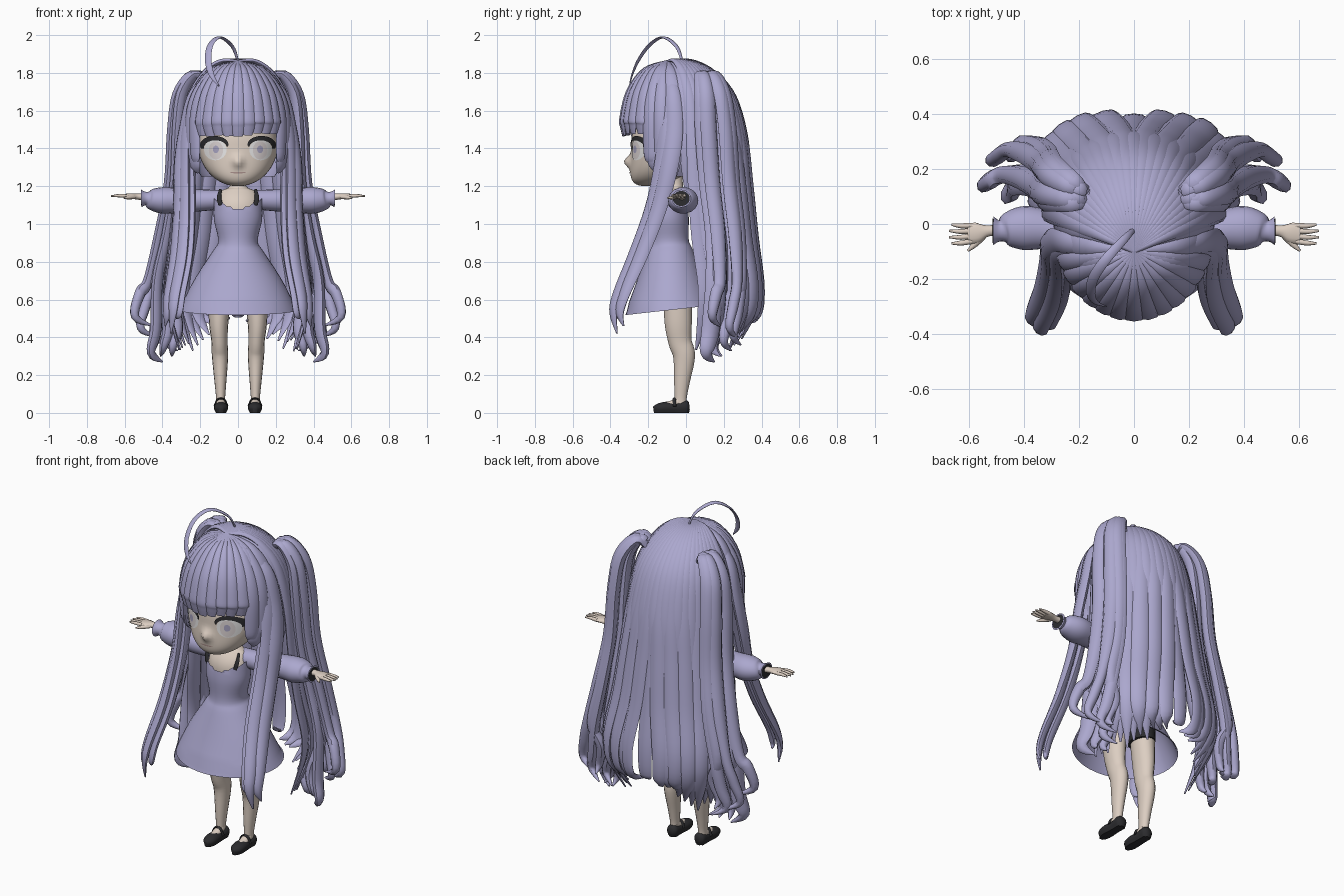
import bpy, bmesh, random
from math import sin, cos, pi, radians, exp, copysign
from mathutils import Vector

random.seed(4)
cube = bpy.data.objects.get("Cube")
if cube:
    bpy.data.objects.remove(cube, do_unlink=True)


def material(name, r, g, b):
    mat = bpy.data.materials.new(name)
    mat.use_nodes = True
    mat.diffuse_color = (r, g, b, 1)
    bsdf = next(node for node in mat.node_tree.nodes if node.type == 'BSDF_PRINCIPLED')
    bsdf.inputs["Base Color"].default_value = (r, g, b, 1)
    bsdf.inputs["Roughness"].default_value = 0.8
    return mat


lavender = material("lavender", .41, .39, .62)
skin = material("skin", .72, .62, .54)
black = material("black", .025, .025, .028)
eye_white = material("eye_white", .87, .86, .86)
iris_grey = material("iris_grey", .7, .64, .64)
pupil_violet = material("pupil_violet", .38, .36, .52)
lip = material("lip", .4, .28, .26)


def finish(bm, name, mat, angle=50, recalc=True):
    if recalc:
        bmesh.ops.recalc_face_normals(bm, faces=bm.faces)
    mesh = bpy.data.meshes.new(name)
    bm.to_mesh(mesh)
    bm.free()
    mesh.materials.append(mat)
    for poly in mesh.polygons:
        poly.use_smooth = True
    mesh.set_sharp_from_angle(angle=radians(angle))
    obj = bpy.data.objects.new(name, mesh)
    bpy.context.scene.collection.objects.link(obj)


def outward(p):
    return p - Vector((0, 0, min(p.z, 1.45)))


def sweep(bm, pts, hint=None, m=1, n=8, steps=5, caps=True):
    """Smooth tube through points (x, y, z, half width, half thickness)."""
    pts = [(p[0] * m, *p[1:]) for p in pts]
    last = len(pts) - 1
    samples = []
    for i in range(last):
        a, b, c, d = pts[max(i - 1, 0)], pts[i], pts[i + 1], pts[min(i + 2, last)]
        for k in range(steps):
            t = k / steps
            samples.append([q + .5 * t * (r - p + t * (2 * p - 5 * q + 4 * r - s + t * (3 * (q - r) + s - p)))
                            for p, q, r, s in zip(a, b, c, d)])
    samples.append(pts[-1])
    rings = []
    for i, s in enumerate(samples):
        tangent = Vector(samples[min(i + 1, len(samples) - 1)][:3]) - Vector(samples[max(i - 1, 0)][:3])
        centre = Vector(s[:3])
        side = tangent.cross(Vector(hint) if hint else outward(centre)).normalized()
        up = side.cross(tangent).normalized()
        w, h = max(s[3], .001), max(s[4], .001)
        rings.append([bm.verts.new(centre + side * w * cos(2 * pi * j / n) + up * h * sin(2 * pi * j / n))
                      for j in range(n)])
    for r, q in zip(rings, rings[1:]):
        for j in range(n):
            bm.faces.new((r[j], r[(j + 1) % n], q[(j + 1) % n], q[j]))
    if caps:
        bm.faces.new(rings[0])
        bm.faces.new(rings[-1])


def ball(bm, centre, radii, power=1):
    made = bmesh.ops.create_uvsphere(bm, u_segments=64, v_segments=40, radius=1)["verts"]
    for v in made:
        v.co.y = copysign(abs(v.co.y) ** power, v.co.y)
        v.co = Vector([c + r * a for c, r, a in zip(centre, radii, v.co)])
    return made


# Head with a forward chin and a small pointed nose
def chin_shift(z):
    return .1 * (max(0, 1.42 - z) / .22) ** 2


bm = bmesh.new()
for v in ball(bm, (0, -.1, 1.42), (.21, .19, .22), .8):
    v.co.y -= chin_shift(v.co.z)
    if v.co.y < -.2:
        v.co.y -= .036 * exp(-(v.co.x / .026) ** 2 - ((v.co.z - 1.33) / .03) ** 2)
finish(bm, "head", skin, 80)


# Thin painted plates that follow the face
def face_plate(name, shape, offset, mat, nu=24, nv=4):
    bm = bmesh.new()
    rows = []
    for j in range(nv + 1):
        row = []
        for i in range(nu + 1):
            x, z = shape(i / nu, j / nv)
            inside = max(.05, 1 - (x / .21) ** 2 - ((z - 1.42) / .22) ** 2)
            row.append(bm.verts.new((x, -.1 - .19 * inside ** .4 - chin_shift(z) - offset, z)))
        rows.append(row)
    for r, q in zip(rows, rows[1:]):
        for i in range(nu):
            bm.faces.new((r[i], r[i + 1], q[i + 1], q[i]))
    bmesh.ops.remove_doubles(bm, verts=bm.verts, dist=.0001)
    bm.normal_update()
    for f in bm.faces:
        if f.normal.y > 0:
            f.normal_flip()
    finish(bm, name, mat, 80, recalc=False)


def disc(cx, cz, rx, rz):
    return lambda u, v: (cx + rx * v * cos(2 * pi * u), cz + rz * v * sin(2 * pi * u))


def lash(m):
    # Thicker toward the outer corner
    def shape(u, v):
        a = pi * (u - .04)
        r = 1 + v * (.12 + .42 * sin(pi * u) + .14 * (1 - u))
        return m * (.12 + .06 * r * cos(a)), 1.405 + .038 * r * sin(a)
    return shape


for m, label in ((1, "left"), (-1, "right")):
    face_plate(label + "_eye_white", disc(m * .12, 1.393, .06, .056), .003, eye_white)
    face_plate(label + "_iris", disc(m * .117, 1.39, .038, .048), .005, iris_grey)
    face_plate(label + "_pupil", disc(m * .117, 1.395, .016, .02), .007, pupil_violet)
    face_plate(label + "_lashes", lash(m), .008, black)
face_plate("mouth", disc(0, 1.272, .042, .004), .004, lip)

# Neck and chest
bm = bmesh.new()
sweep(bm, [(0, -.06, 1.27, .042, .042), (0, -.06, 1.2, .044, .044), (0, -.065, 1.165, .1, .058),
           (0, -.085, 1.09, .12, .085), (0, -.088, 1, .1, .08)], (0, -1, 0), n=24)
finish(bm, "neck_and_chest", skin, 70)

# Dress: bodice and flared skirt with a dipped neckline
bm = bmesh.new()
sweep(bm, [(0, -.088, 1.1, .128, .1), (0, -.09, 1.02, .127, .105), (0, -.088, .91, .105, .103),
           (0, -.085, .85, .138, .125), (0, -.08, .7, .235, .182), (0, -.075, .545, .312, .246)],
      (0, -1, 0), n=40, caps=False)
for v in bm.verts:
    if v.co.z > 1.09:
        v.co.z += .5 * (abs(v.co.x) - .07) + .006 * cos(v.co.x * 150)
    elif v.co.z < .56:
        v.co.z += .08 * (v.co.y + .08)
finish(bm, "dress", lavender, 60)

# Arms, legs and shoes, mirrored
for m, label in ((1, "left"), (-1, "right")):
    bm = bmesh.new()
    sweep(bm, [(.07, -.05, 1.13, .055, .05), (.2, -.04, 1.125, .06, .058), (.32, -.02, 1.125, .072, .066),
               (.4, -.015, 1.125, .08, .07), (.46, -.02, 1.13, .062, .055),
               (.485, -.025, 1.135, .038, .035), (.512, -.025, 1.135, .052, .047)], (0, 0, 1), m, 20)
    finish(bm, label + "_sleeve", lavender, 60)

    # Dark lining in the cuff opening
    bm = bmesh.new()
    sweep(bm, [(.5, -.025, 1.135, .03, .027), (.514, -.025, 1.135, .045, .04)], (0, 0, 1), m, 20, 2)
    finish(bm, label + "_cuff_lining", black)

    bm = bmesh.new()
    sweep(bm, [(.46, -.02, 1.14, .024, .02), (.53, -.025, 1.145, .02, .016), (.57, -.032, 1.148, .037, .014),
               (.605, -.035, 1.148, .036, .011)], (0, 0, 1), m, 12)
    for k in range(4):
        y = -.063 + .019 * k
        reach = .658 + .016 * sin(pi * (k + .5) / 4)
        sweep(bm, [(.59, y, 1.148, .01, .01), (.63, y * 1.1, 1.15, .009, .009),
                   (reach, y * 1.2 + .005, 1.148, .004, .004)], (0, 0, 1), m, 8, 3)
    sweep(bm, [(.55, -.045, 1.143, .013, .011), (.58, -.075, 1.14, .011, .01),
               (.605, -.098, 1.138, .004, .004)], (0, 0, 1), m, 8, 3)
    finish(bm, label + "_hand", skin, 60)

    bm = bmesh.new()
    sweep(bm, [(.09, -.045, .75, .07, .075), (.102, -.042, .5, .053, .073), (.098, -.032, .38, .043, .062),
               (.095, -.01, .3, .043, .058), (.093, -.022, .16, .031, .041),
               (.092, -.028, .08, .024, .032), (.092, -.028, .03, .024, .032)], (0, -1, 0), m, 16)
    sweep(bm, [(.091, -.015, .07, .022, .028), (.091, -.07, .046, .026, .022),
               (.091, -.112, .042, .018, .016)], (0, 0, 1), m, 12)
    finish(bm, label + "_leg", skin, 70)

    bm = bmesh.new()
    sweep(bm, [(.09, .018, .036, .018, .02), (.09, 0, .034, .033, .034), (.09, -.05, .028, .033, .03),
               (.09, -.11, .028, .038, .03), (.09, -.15, .024, .032, .024),
               (.09, -.172, .02, .012, .012)], (0, 0, 1), m, 16)
    sweep(bm, [(.055, -.06, .035, .009, .005), (.07, -.062, .068, .009, .005), (.09, -.062, .076, .009, .005),
               (.11, -.062, .068, .009, .005), (.125, -.06, .035, .009, .005)], (0, 0, 1), m, 8)
    for v in bm.verts:
        v.co.z = 0 if v.co.z < .012 else v.co.z
    finish(bm, label + "_shoe", black, 50)

    bm = bmesh.new()
    sweep(bm, [(.092, -.16, 1.1, .012, .005), (.1, -.15, 1.14, .012, .006),
               (.092, -.122, 1.182, .008, .005)], (0, -1, 0), m)
    finish(bm, label + "_neck_ribbon", black)

    bm = bmesh.new()
    sweep(bm, [(.08, -.045, .74, .082, .085), (.09, -.044, .61, .07, .083)], (0, -1, 0), m, 16)
    finish(bm, label + "_shorts_leg", black)

# Scalp under the locks, open at the face
bm = bmesh.new()
ball(bm, (0, -.015, 1.5), (.275, .3, .35))
gone = [f for f in bm.faces if f.calc_center_median().z < (1.5 if f.calc_center_median().y < -.06 else 1.25)]
bmesh.ops.delete(bm, geom=gone, context='FACES')
finish(bm, "scalp_hair", lavender, 70)


def lock(bm, angle, rx, ry, profile):
    """Lock fanning from the crown, squarer in plan where it spreads; rows are (spread, z, half width, half thickness)."""
    pts = [(0, -.1, 1.862, .008, .006)]
    for s, z, w, t in profile:
        power = 1 - 1.5 * max(0, s - 1)
        x = copysign(abs(cos(angle)) ** power, cos(angle))
        y = copysign(abs(sin(angle)) ** power, sin(angle))
        pts.append((rx * s * x, ry * s * y - .1 * max(0, 1 - s), z, w, t))
    sweep(bm, pts)


# Fringe, longer beside the cheeks
bm = bmesh.new()
count = 13
for i in range(count):
    a = radians(-155 + 130 * i / (count - 1))
    end = 1.33 if abs(cos(a)) > .72 else 1.472 + random.uniform(-.01, .01)
    lock(bm, a, .28, .335, [(.5, 1.815, .025, .014), (.85, 1.7, .038, .018), (1, 1.56, .042, .018),
                            (1, end + .05, .038, .014), (.98, end, .024, .006)])
finish(bm, "fringe", lavender)

# Short locks covering the sides of the head
bm = bmesh.new()
for a, tip in ((-32, 1.27), (-14, 1.2), (4, 1.12)):
    for angle in (radians(a), radians(180 - a)):
        lock(bm, angle, .275, .31, [(.55, 1.81, .03, .014), (.87, 1.68, .05, .018), (1, 1.47, .055, .018),
                                    (.98, 1.32, .048, .016), (.9, tip, .008, .004)])
finish(bm, "side_hair", lavender)

# Long back hair
bm = bmesh.new()
count = 25
for i in range(count):
    a = radians(8 + 164 * i / (count - 1))
    tip = .35 + .17 * sin(a) ** 8 + random.uniform(-.03, .04)
    j = 1 + .025 * (i % 2) + random.uniform(-.01, .01)
    lock(bm, a, .3, .314, [(.3, 1.862, .016, .012), (.6, 1.8, .028, .014), (.85, 1.67, .038, .017),
                           (1, 1.45, .044, .017), (1.06 * j, 1.2, .046, .016), (1.14 * j, .93, .048, .016),
                           (1.23 * j, .68, .046, .015), (1.2 * j, .52, .036, .012), (1.05, tip, .005, .004)])
finish(bm, "back_hair", lavender)

for m, label in ((1, "left"), (-1, "right")):
    # Long locks sweeping forward past the shoulders
    bm = bmesh.new()
    for dx, dy, tip in ((0, 0, .42), (-.03, .02, .5), (.03, .035, .46)):
        sweep(bm, [(.09, -.09, 1.82, .02, .01), (.22 + dx / 2, -.09 + dy / 2, 1.7, .04, .02),
                   (.275 + dx / 2, -.1 + dy, 1.5, .05, .022), (.285 + dx, -.125 + dy, 1.3, .05, .024),
                   (.285 + dx, -.18 + dy, 1.08, .046, .024), (.3 + dx, -.27 + dy, .84, .044, .024),
                   (.335 + dx, -.36 + dy, .63, .036, .02), (.345 + dx, -.385 + dy, .53, .026, .016),
                   (.355 + dx, -.365 + dy, tip, .004, .004)], m=m)
    finish(bm, label + "_front_locks", lavender)

    # Side tail of overlapping locks with curled ends
    bm = bmesh.new()
    for dx, dy, tip, curl, w in ((.03, -.01, .46, .06, .034), (.01, .08, .4, .05, .03), (-.02, -.04, .27, .025, .05),
                                 (-.03, .1, .4, -.03, .035), (-.07, .0, .3, -.04, .035), (-.1, .05, .33, .03, .035),
                                 (-.01, -.01, .3, -.05, .04), (-.05, .1, .36, .04, .035)):
        y = .19 + dy
        sweep(bm, [(.17, .09 + dy * .3, 1.75, .02, .015), (.235 + dx * .3, .1 + dy * .5, 1.79, .036, .024),
                   (.305 + dx * .4, .12 + dy * .8, 1.69, .044, .03), (.33 + dx * .5, .13 + dy, 1.5, .045, .03),
                   (.345 + dx * .6, y - .04, 1.22, .044, .028), (.39 + dx * .8, y - .01, .95, .042, .028),
                   (.445 + dx, y, .7, w, .028), (.43 + dx + curl, y - .02, tip + .17, w, .03),
                   (.455 + dx + curl, y - .04, tip + .05, w * .7, .022), (.42 + dx, y, tip, .004, .004)], m=m)
    finish(bm, label + "_side_tail", lavender)

# Curved stray lock on the crown
bm = bmesh.new()
sweep(bm, [(0, -.02, 1.86, .008, .005), (-.03, -.05, 1.94, .014, .006), (-.095, -.12, 1.988, .018, .006),
           (-.145, -.19, 1.95, .019, .006), (-.158, -.25, 1.87, .018, .006), (-.14, -.285, 1.79, .014, .005),
           (-.1, -.3, 1.73, .002, .002)])
finish(bm, "crown_lock", lavender)
